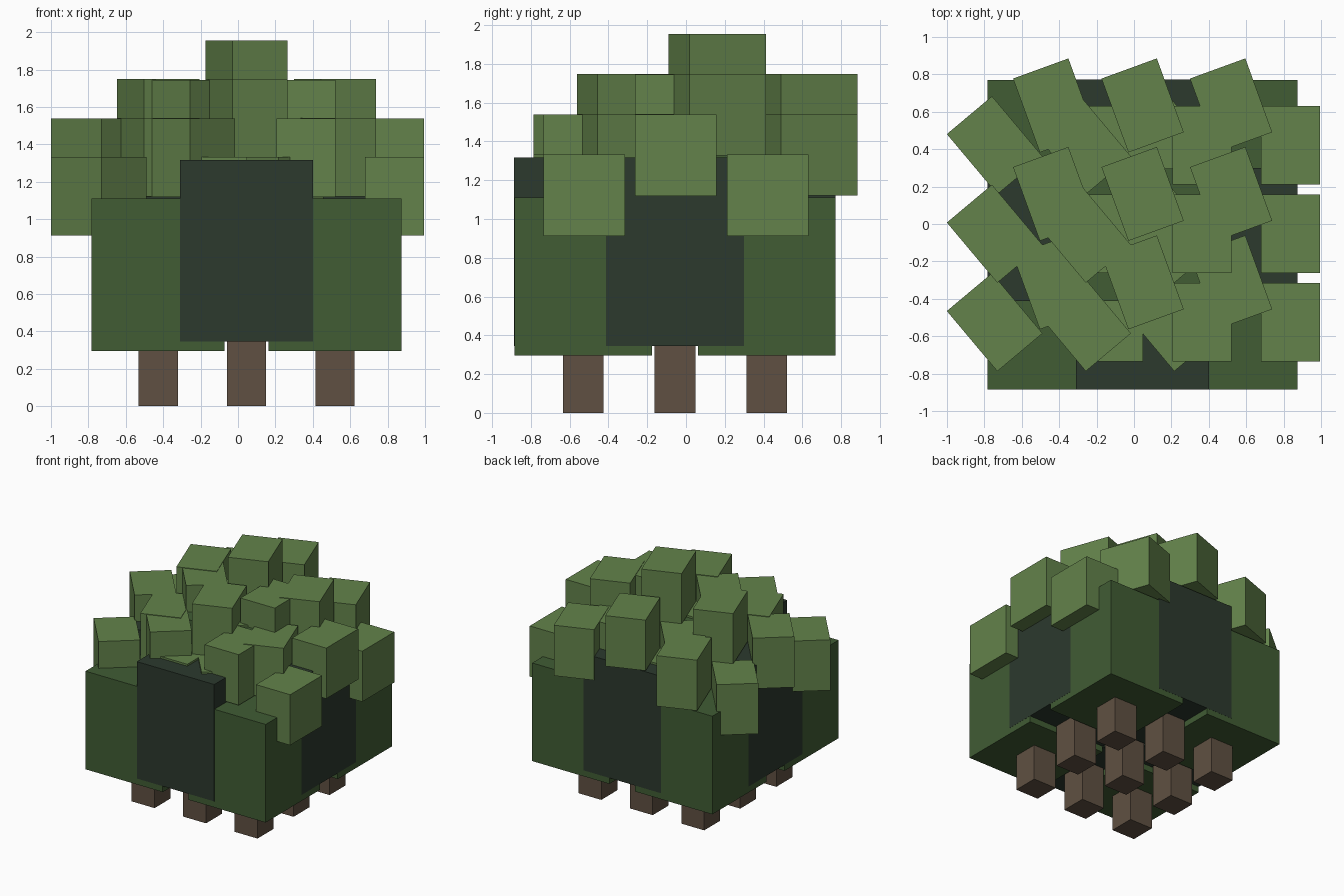
import bpy
import bmesh
from math import radians
from mathutils import Matrix

cube = bpy.data.objects.get("Cube")
if cube:
    bpy.data.objects.remove(cube, do_unlink=True)


def make_material(name, rgb):
    mat = bpy.data.materials.new(name)
    mat.use_nodes = True
    color = (*rgb, 1.0)
    mat.diffuse_color = color
    mat.node_tree.nodes["Principled BSDF"].inputs["Base Color"].default_value = color
    return mat


bark = make_material("brown_bark", (0.115, 0.081, 0.054))
leaf = make_material("light_leaf_green", (0.125, 0.226, 0.070))
bush = make_material("bush_green", (0.052, 0.107, 0.034))
shade = make_material("deep_green", (0.025, 0.041, 0.027))


def add_box(name, center, size, mat, turn=0):
    """Box with its bottom at center z, turned about the vertical axis."""
    x, y, z = center
    bm = bmesh.new()
    bmesh.ops.create_cube(bm, size=1, matrix=Matrix.Diagonal((*size, 1)))
    mesh = bpy.data.meshes.new(name)
    bm.to_mesh(mesh)
    bm.free()
    mesh.materials.append(mat)
    obj = bpy.data.objects.new(name, mesh)
    obj.location = (x, y, z + size[2] / 2)
    obj.rotation_euler.z = radians(turn)
    bpy.context.collection.objects.link(obj)


SPACING = 0.473
TRUNK = 0.21
BUSH = 0.71
LEAF = (0.315, 0.42, 0.42)

# Three by three grove: taller toward the middle
for row in (-1, 0, 1):
    for col in (-1, 0, 1):
        x = 0.046 + col * SPACING
        y = -0.057 + row * SPACING
        level = (row == 0) + (col == 0)
        lift = 0.206 * level
        base = 0.295 + 0.05 * level
        tag = f"{('front', 'middle', 'back')[row + 1]}_{('right', 'center', 'left')[col + 1]}"

        # Trunk and block of foliage, alternating in colour
        add_box(f"trunk_{tag}", (x, y, 0), (TRUNK, TRUNK, base + 0.05), bark)
        dark = level == 1
        width = BUSH + (0.002 if dark else 0)
        add_box(f"foliage_{tag}", (x, y, base),
                (width, width, 1.11 + lift - base), shade if dark else bush)

        # Leaf clumps: one on each side, one on top toward the back
        add_box(f"side_clump_{tag}", (x + 0.318, y + 0.005, 0.912 + lift), LEAF, leaf)
        add_box(f"turned_clump_{tag}", (x - 0.318, y + 0.005, 0.912 + lift), LEAF, leaf, 40)
        add_box(f"top_clump_{tag}", (x, y + 0.218, 1.122 + lift), LEAF, leaf, 20)
